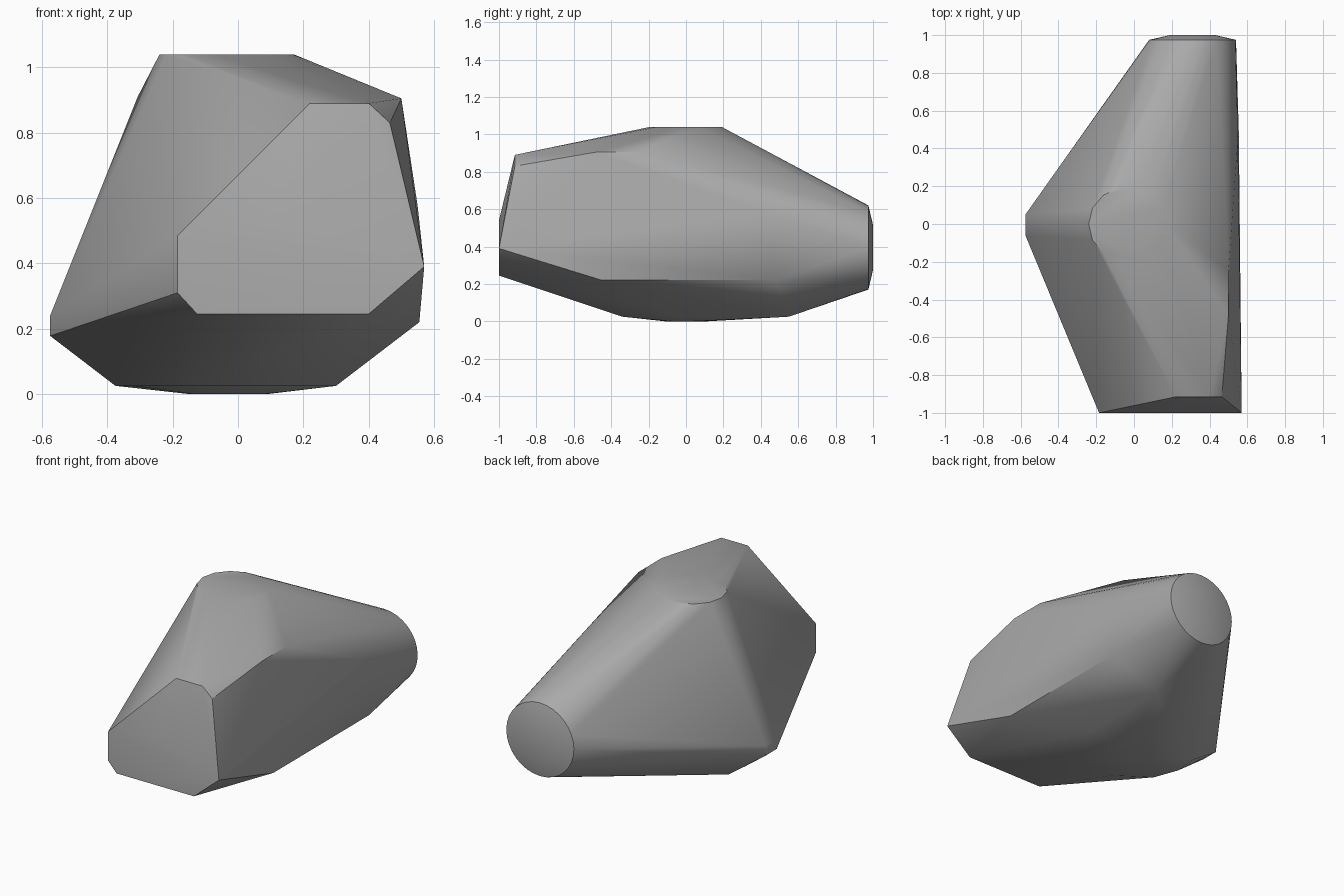
import bpy
import bmesh
from math import cos, sin, tau, radians
from mathutils import Vector

# Remove the default object
default_object = bpy.data.objects.get("Cube")
if default_object:
    bpy.data.objects.remove(default_object, do_unlink=True)


def ring(center, radius_u, radius_v, axis_u, axis_v, count):
    """Points of an ellipse spanned by two axes around a center."""
    c, u, v = Vector(center), Vector(axis_u), Vector(axis_v)
    return [c + u * radius_u * cos(tau * i / count) + v * radius_v * sin(tau * i / count)
            for i in range(count)]


X, Y, Z = Vector.Fill(3), Vector.Fill(3), Vector.Fill(3)
X.xyz, Y.xyz, Z.xyz = (1, 0, 0), (0, 1, 0), (0, 0, 1)

# Round back end with a slight dome
points = ring((.31, .975, .395), .23, .225, X, Z, 32)
points += ring((.31, 1, .395), .12, .12, X, Z, 24)

# Flat top pad and the flat patch underneath
points += ring((-.035, 0, 1.04), .205, .195, X, Y, 14)
points += ring((-.03, 0, 0), .12, .11, X, Y, 12)

# Flat front facet with its sloping upper part
front_low = [(-.185, .31), (-.185, .485), (-.125, .245), (.4, .245), (.57, .39), (.1, .54)]
points += [Vector((x, -1, z)) for x, z in front_low]
front_high = [(.22, .89), (.4, .89), (.465, .83)]
points += [Vector((x, -.915, z)) for x, z in front_high]

# Ridges of the long straight side
points += [Vector((.5, y, .905)) for y in (-.48, -.25)]
points += [Vector((.555, y, .22)) for y in (-.45, .48)]
points.append(Vector((.55, .45, .575)))

# Lower rim between the side walls and the underside
lower_rim = [(.3, -.02), (.3, .55), (.12, -.34), (-.12, -.34),
             (-.32, -.2), (-.375, -.05), (-.36, .1)]
points += [Vector((x, y, .025)) for x, y in lower_rim]

# Blunt tip on the far side, with the ridge above it
points += [Vector((-.575, y, z)) for y in (-.06, .05) for z in (.178, .24)]
points.append(Vector((-.307, .03, .91)))

# Wrap every outline into one faceted stone
bm = bmesh.new()
for p in points:
    bm.verts.new(p)
hull = bmesh.ops.convex_hull(bm, input=bm.verts[:], use_existing_faces=False)
unused = [e for e in bm.verts if not e.link_faces]
bmesh.ops.delete(bm, geom=unused, context="VERTS")
bmesh.ops.dissolve_limit(bm, angle_limit=radians(.5), verts=bm.verts[:], edges=bm.edges[:])
bmesh.ops.recalc_face_normals(bm, faces=bm.faces[:])
mesh = bpy.data.meshes.new("stone")
bm.to_mesh(mesh)
bm.free()
stone = bpy.data.objects.new("stone", mesh)
bpy.context.collection.objects.link(stone)

# Plain grey stone colour
grey = bpy.data.materials.new("stone grey")
grey.use_nodes = True
colour = (.4, .4, .4, 1)
grey.diffuse_color = colour
grey.node_tree.nodes["Principled BSDF"].inputs["Base Color"].default_value = colour
mesh.materials.append(grey)

# Soft shading with crisp main edges
bpy.ops.object.select_all(action="DESELECT")
stone.select_set(True)
bpy.context.view_layer.objects.active = stone
bpy.ops.object.shade_smooth_by_angle(angle=radians(30))
